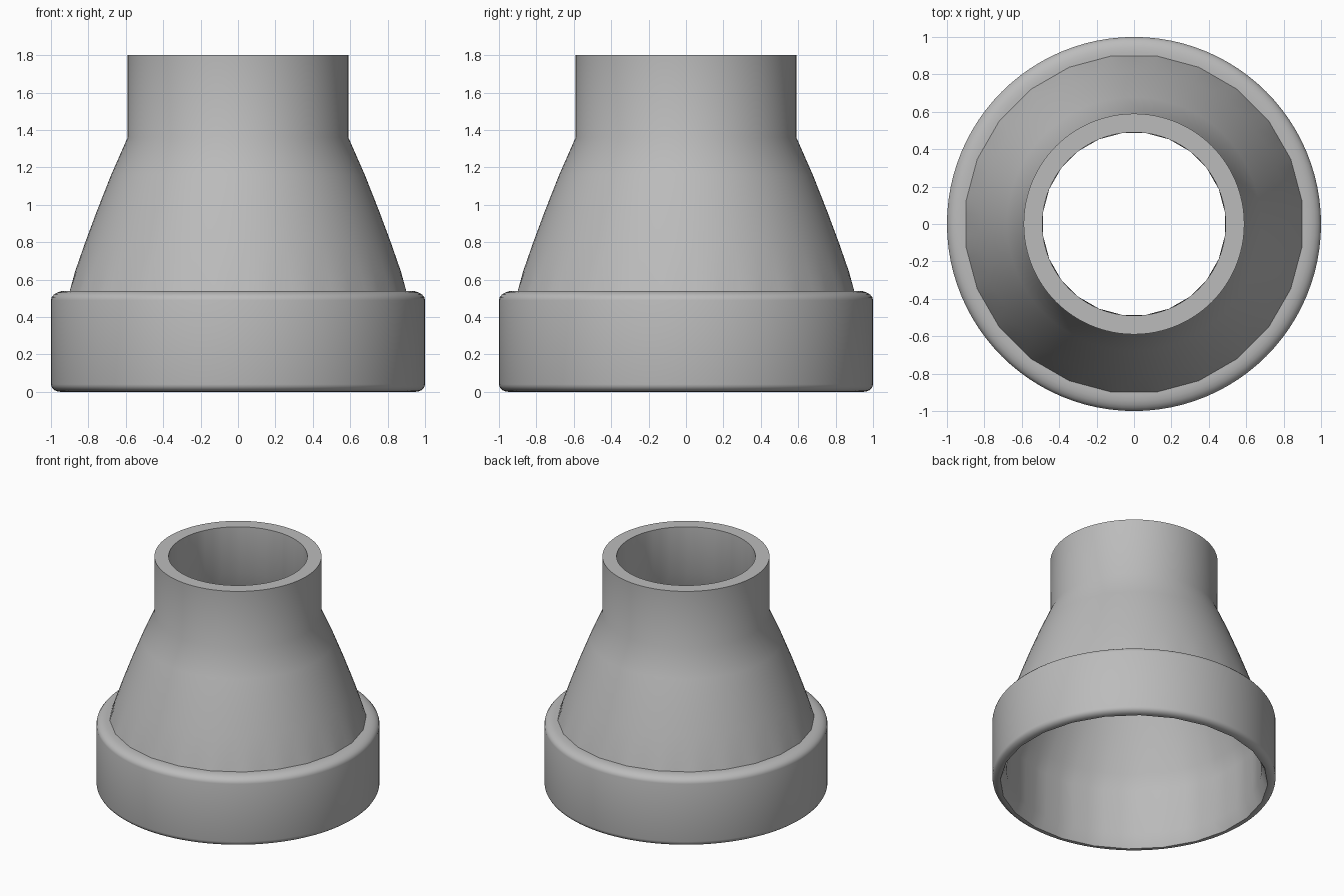
import bpy, bmesh, math

cube = bpy.data.objects.get("Cube")
if cube:
    bpy.data.objects.remove(cube, do_unlink=True)

SEGMENTS = 96
SIDES = 24

grey = bpy.data.materials.new("plain grey")
grey.use_nodes = True
colour = (0.5, 0.5, 0.5, 1)
grey.diffuse_color = colour
grey.node_tree.nodes["Principled BSDF"].inputs["Base Color"].default_value = colour


def rounded(cx, cz, rx, rz, start, end, steps=5):
    """Quarter-round profile points between two angles in degrees."""
    angles = [math.radians(start + (end - start) * i / steps) for i in range(steps + 1)]
    return [(cx + rx * math.cos(a), cz + rz * math.sin(a), False) for a in angles]


def ring_radius(radius, angle, faceted):
    """Circle radius, or the distance to a regular polygon with that corner radius."""
    if not faceted:
        return radius
    half = math.pi / SIDES
    offset = (angle + half) % (2 * half) - half
    return radius * math.cos(half) / math.cos(offset)


def lathe(name, profile):
    """Spin a closed profile of (radius, height, faceted) around z."""
    bm = bmesh.new()
    rings = []
    for radius, z, faceted in profile:
        ring = []
        for i in range(SEGMENTS):
            a = math.tau * i / SEGMENTS
            r = ring_radius(radius, a, faceted)
            ring.append(bm.verts.new((r * math.cos(a), r * math.sin(a), z)))
        rings.append(ring)
    for k, low in enumerate(rings):
        high = rings[(k + 1) % len(rings)]
        for i in range(SEGMENTS):
            j = (i + 1) % SEGMENTS
            bm.faces.new((low[i], low[j], high[j], high[i]))
    bmesh.ops.recalc_face_normals(bm, faces=bm.faces)
    mesh = bpy.data.meshes.new(name)
    bm.to_mesh(mesh)
    bm.free()
    mesh.materials.append(grey)
    obj = bpy.data.objects.new(name, mesh)
    bpy.context.collection.objects.link(obj)
    bpy.ops.object.select_all(action="DESELECT")
    obj.select_set(True)
    bpy.context.view_layer.objects.active = obj
    bpy.ops.object.shade_smooth_by_angle(angle=math.radians(30))
    return obj


# Wide socket with rounded lower and upper edges
socket = rounded(0.95, 0.04, 0.05, 0.04, -90, 0) + rounded(0.92, 0.49, 0.08, 0.05, 0, 90)
# Tapered outside, faceted where it meets the socket, then the narrow collar
taper = [(0.907, 0.54, True), (0.872, 0.64, False), (0.82, 0.79, False),
         (0.757, 0.96, False), (0.678, 1.16, False), (0.59, 1.36, False)]
collar = [(0.59, 1.8, False), (0.49, 1.8, False), (0.49, 1.44, True)]
# Hollow inside: flared passage opening into the socket bore
bore = [(0.62, 1.16, False), (0.74, 0.86, False), (0.86, 0.56, False),
        (0.90, 0.44, True), (0.90, 0.1, False), (0.945, 0.0, True)]

lathe("pipe_reducer", socket + taper + collar + bore)
